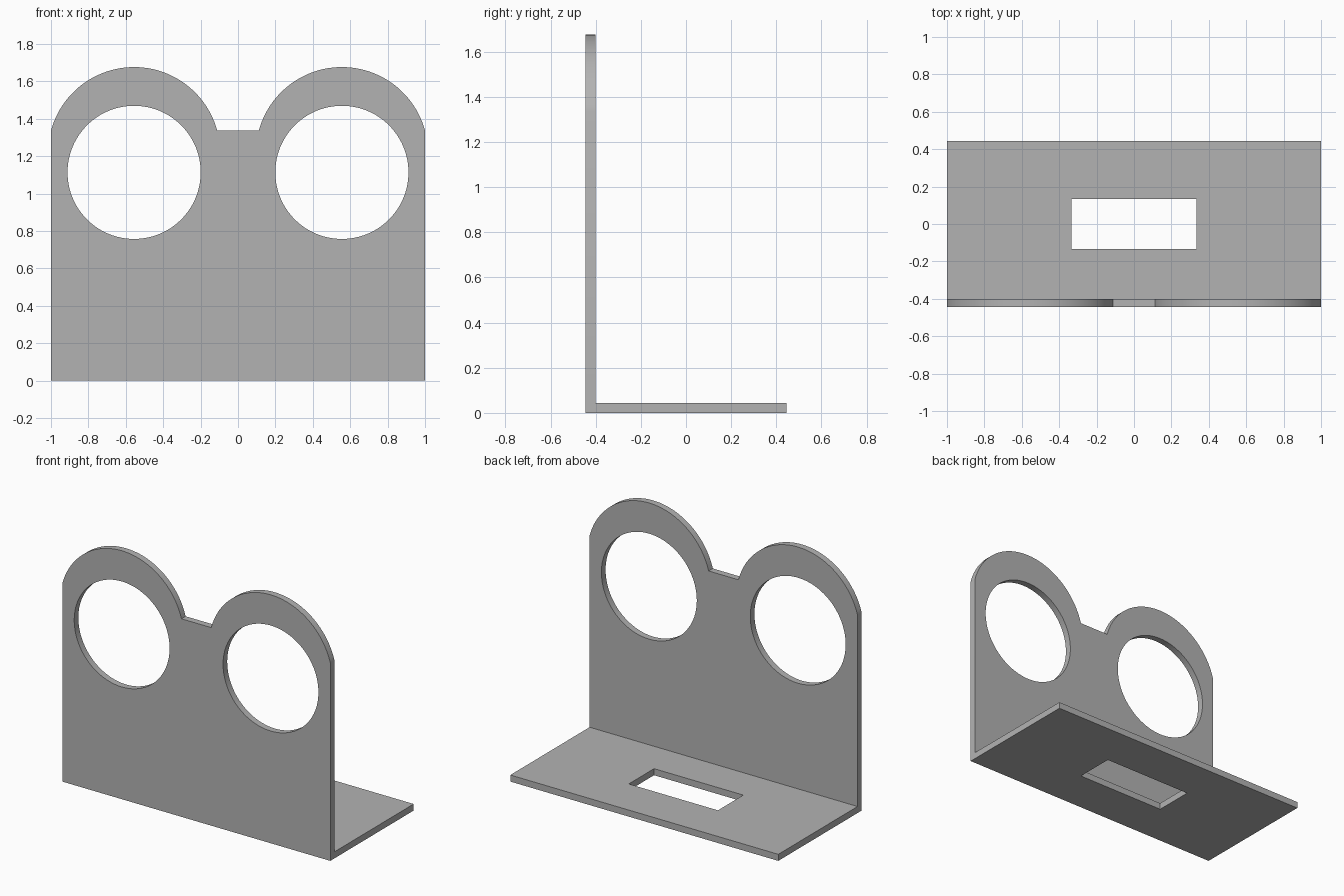
import bpy
import bmesh
from math import sin, cos, asin, pi, radians

cube = bpy.data.objects.get("Cube")
if cube:
    bpy.data.objects.remove(cube, do_unlink=True)

THICK = 0.0444
HALF_W = 1.0
HALF_D = 0.4444

# Single grey material
grey = bpy.data.materials.new("plain grey")
grey.use_nodes = True
colour = (0.45, 0.45, 0.45, 1)
grey.diffuse_color = colour
grey.node_tree.nodes["Principled BSDF"].inputs["Base Color"].default_value = colour


def arc(cx, cy, r, start, end, steps):
    return [(cx + r * cos(start + (end - start) * i / steps),
             cy + r * sin(start + (end - start) * i / steps))
            for i in range(steps + 1)]


def rectangle(x0, y0, x1, y1):
    return [(x0, y0), (x1, y0), (x1, y1), (x0, y1)]


def sheet(name, loops, location, tilt):
    """Flat sheet with holes: the first loop is the outline, the rest are cut out."""
    curve = bpy.data.curves.new(name + "_profile", "CURVE")
    curve.dimensions = "2D"
    curve.fill_mode = "BOTH"
    curve.extrude = THICK / 2
    for loop in loops:
        spline = curve.splines.new("POLY")
        spline.points.add(len(loop) - 1)
        for point, (x, y) in zip(spline.points, loop):
            point.co = (x, y, 0, 1)
        spline.use_cyclic_u = True
    helper = bpy.data.objects.new(name + "_profile", curve)
    bpy.context.collection.objects.link(helper)
    graph = bpy.context.evaluated_depsgraph_get()
    mesh = bpy.data.meshes.new_from_object(helper.evaluated_get(graph))
    bpy.data.objects.remove(helper, do_unlink=True)

    bm = bmesh.new()
    bm.from_mesh(mesh)
    bmesh.ops.remove_doubles(bm, verts=bm.verts, dist=1e-5)
    bmesh.ops.recalc_face_normals(bm, faces=bm.faces)
    bm.to_mesh(mesh)
    bm.free()
    mesh.materials.clear()
    mesh.materials.append(grey)

    obj = bpy.data.objects.new(name, mesh)
    obj.location = location
    obj.rotation_euler.x = tilt
    bpy.context.collection.objects.link(obj)
    bpy.ops.object.select_all(action="DESELECT")
    obj.select_set(True)
    bpy.context.view_layer.objects.active = obj
    bpy.ops.object.shade_smooth_by_angle(angle=radians(30))
    return obj


# Upright plate: two rounded lobes with a round hole in each
EYE_X, HOLE_Z, HOLE_R = 0.5555, 1.113, 0.356
SHOULDER, TOP = 1.336, 1.676
half_chord = HALF_W - EYE_X
rise = TOP - SHOULDER
lobe_r = (half_chord ** 2 + rise ** 2) / (2 * rise)
lobe_z = TOP - lobe_r
dip = asin((SHOULDER - lobe_z) / lobe_r)

outline = [(-HALF_W, 0), (HALF_W, 0)]
for side in (1, -1):
    outline += arc(side * EYE_X, lobe_z, lobe_r, dip, pi - dip, 48)
holes = [arc(side * EYE_X, HOLE_Z, HOLE_R, 0, 2 * pi, 96)[:-1] for side in (1, -1)]
sheet("upright_plate", [outline] + holes, (0, THICK / 2 - HALF_D, 0), pi / 2)

# Base plate with a rectangular slot
sheet("base_plate",
      [rectangle(-HALF_W, THICK - HALF_D, HALF_W, HALF_D),
       rectangle(-0.333, -0.135, 0.333, 0.135)],
      (0, 0, THICK / 2), 0)
